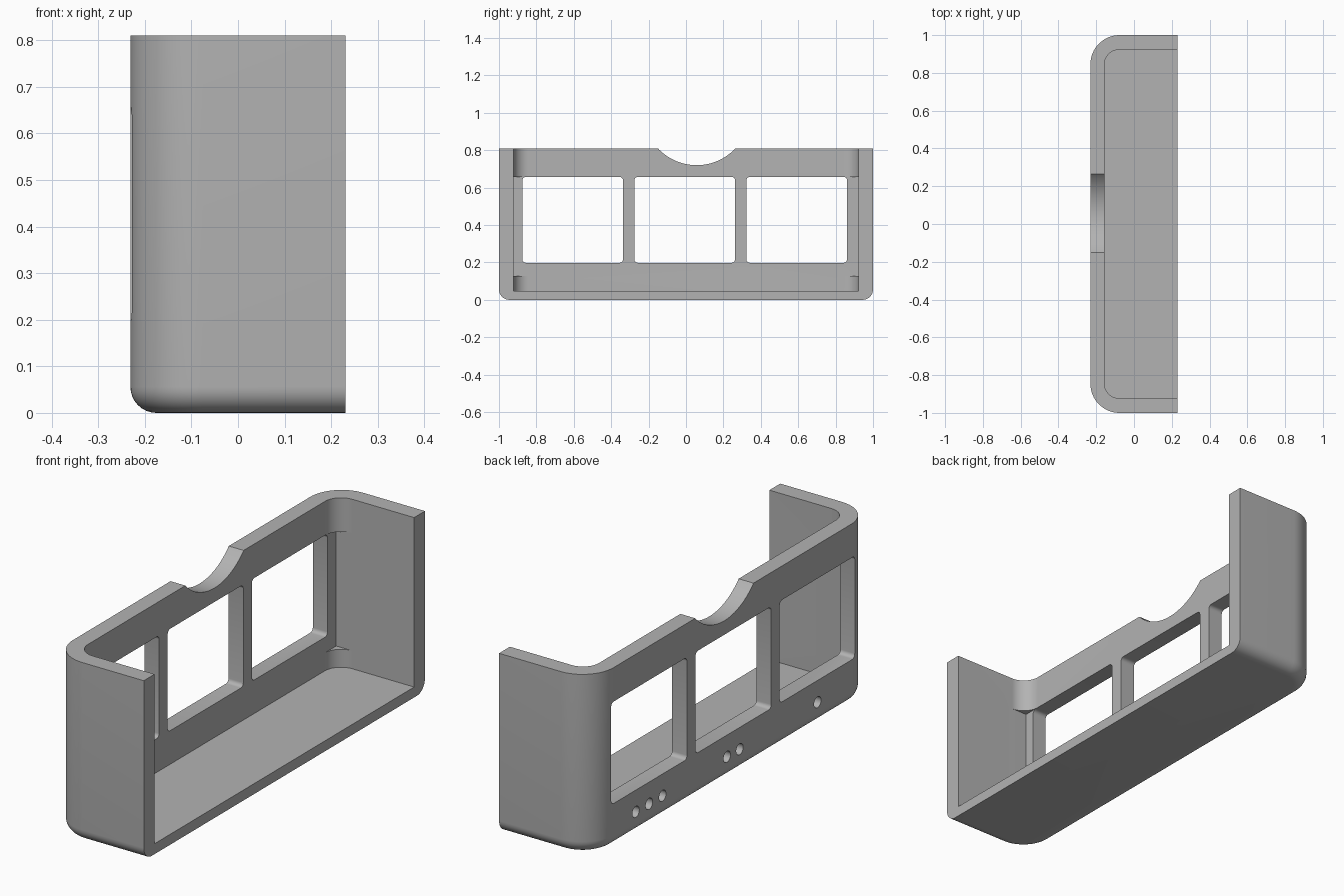
import bpy, bmesh, math

cube = bpy.data.objects.get("Cube")
if cube:
    bpy.data.objects.remove(cube, do_unlink=True)

HX, HEIGHT = 0.231, 0.81       # half depth, overall height
INNER_X, INNER_Y = -0.157, 0.923
FLOOR = 0.047

grey = bpy.data.materials.new("plain grey")
grey.use_nodes = True
COLOUR = (0.45, 0.45, 0.45, 1)
grey.diffuse_color = COLOUR
grey.node_tree.nodes["Principled BSDF"].inputs["Base Color"].default_value = COLOUR


def arc(cx, cy, r, start, end, steps):
    """Points along a circular arc, angles in degrees."""
    angles = [math.radians(start + (end - start) * i / steps) for i in range(steps + 1)]
    return [(cx + r * math.cos(a), cy + r * math.sin(a)) for a in angles]


def loft(name, rings):
    """Closed solid through equally sized rings of points."""
    bm = bmesh.new()
    loops = [[bm.verts.new(p) for p in ring] for ring in rings]
    for a, b in zip(loops, loops[1:]):
        for i in range(len(a)):
            j = (i + 1) % len(a)
            bm.faces.new((a[i], a[j], b[j], b[i]))
    bm.faces.new(loops[0][::-1])
    bm.faces.new(loops[-1])
    bmesh.ops.recalc_face_normals(bm, faces=bm.faces)
    mesh = bpy.data.meshes.new(name)
    bm.to_mesh(mesh)
    bm.free()
    mesh.materials.append(grey)
    obj = bpy.data.objects.new(name, mesh)
    bpy.context.collection.objects.link(obj)
    return obj


def u_outline(back, front, half_y, r):
    """Plan outline with two rounded corners on the wall side."""
    return ([(front, half_y)]
            + arc(back + r, half_y - r, r, 90, 180, 16)
            + arc(back + r, r - half_y, r, 180, 270, 16)
            + [(front, -half_y)])


def through_wall(name, outline, x0=-0.5, x1=0.0):
    """Cutter with a y-z outline, extruded along x."""
    return loft(name, [[(x, y, z) for y, z in outline] for x in (x0, x1)])


def cut(target, cutter):
    mod = target.modifiers.new("cut", 'BOOLEAN')
    mod.operation = 'DIFFERENCE'
    mod.solver = 'EXACT'
    mod.object = cutter
    bpy.context.view_layer.objects.active = target
    bpy.ops.object.modifier_apply(modifier=mod.name)
    bpy.data.objects.remove(cutter, do_unlink=True)


# Outer body with a rounded bottom edge
BOTTOM_R, CORNER_R = 0.056, 0.155
rings = []
for i in range(9):
    a = math.radians(90 * i / 8)
    inset, z = BOTTOM_R * (1 - math.sin(a)), BOTTOM_R * (1 - math.cos(a))
    rings.append([(x, y, z) for x, y in u_outline(inset - HX, HX, 1 - inset, CORNER_R - inset)])
rings.append([(x, y, HEIGHT) for x, y, z in rings[-1]])
holder = loft("open_holder", rings)

# Main pocket, open at the top and the side
pocket = u_outline(INNER_X, 0.5, INNER_Y, 0.08)
cut(holder, loft("pocket_cutter", [[(x, y, z) for x, y in pocket] for z in (FLOOR, 1.0)]))

# Square relief in the inner corners
WINDOW_LOW, WINDOW_HIGH = 0.198, 0.657
for side in (-1, 1):
    relief = [(side * y, z) for y, z in
              ((0.8, 0.128), (INNER_Y, 0.128), (INNER_Y, WINDOW_HIGH), (0.8, WINDOW_HIGH))]
    cut(holder, through_wall("relief_cutter", relief, INNER_X, 0.0))

# Three windows with rounded corners
R = 0.018
for centre in (-0.606, -0.007, 0.592):
    lo, hi = centre - 0.269, centre + 0.269
    window = (arc(hi - R, WINDOW_HIGH - R, R, 0, 90, 5)
              + arc(lo + R, WINDOW_HIGH - R, R, 90, 180, 5)
              + arc(lo + R, WINDOW_LOW + R, R, 180, 270, 5)
              + arc(hi - R, WINDOW_LOW + R, R, 270, 360, 5))
    cut(holder, through_wall("window_cutter", window))

# Thumb notch in the top edge
cut(holder, through_wall("notch_cutter", arc(0.057, 1.004, 0.284, 0, 360, 96)[:-1]))

# Blind marker holes: three, two and one under the windows
for y in (0.687, 0.592, 0.497, 0.038, -0.052, -0.606):
    cut(holder, through_wall("hole_cutter", arc(y, 0.1, 0.025, 0, 360, 24)[:-1], -0.5, -0.185))

bpy.ops.object.select_all(action='DESELECT')
holder.select_set(True)
bpy.context.view_layer.objects.active = holder
bpy.ops.object.shade_smooth_by_angle(angle=math.radians(30))
